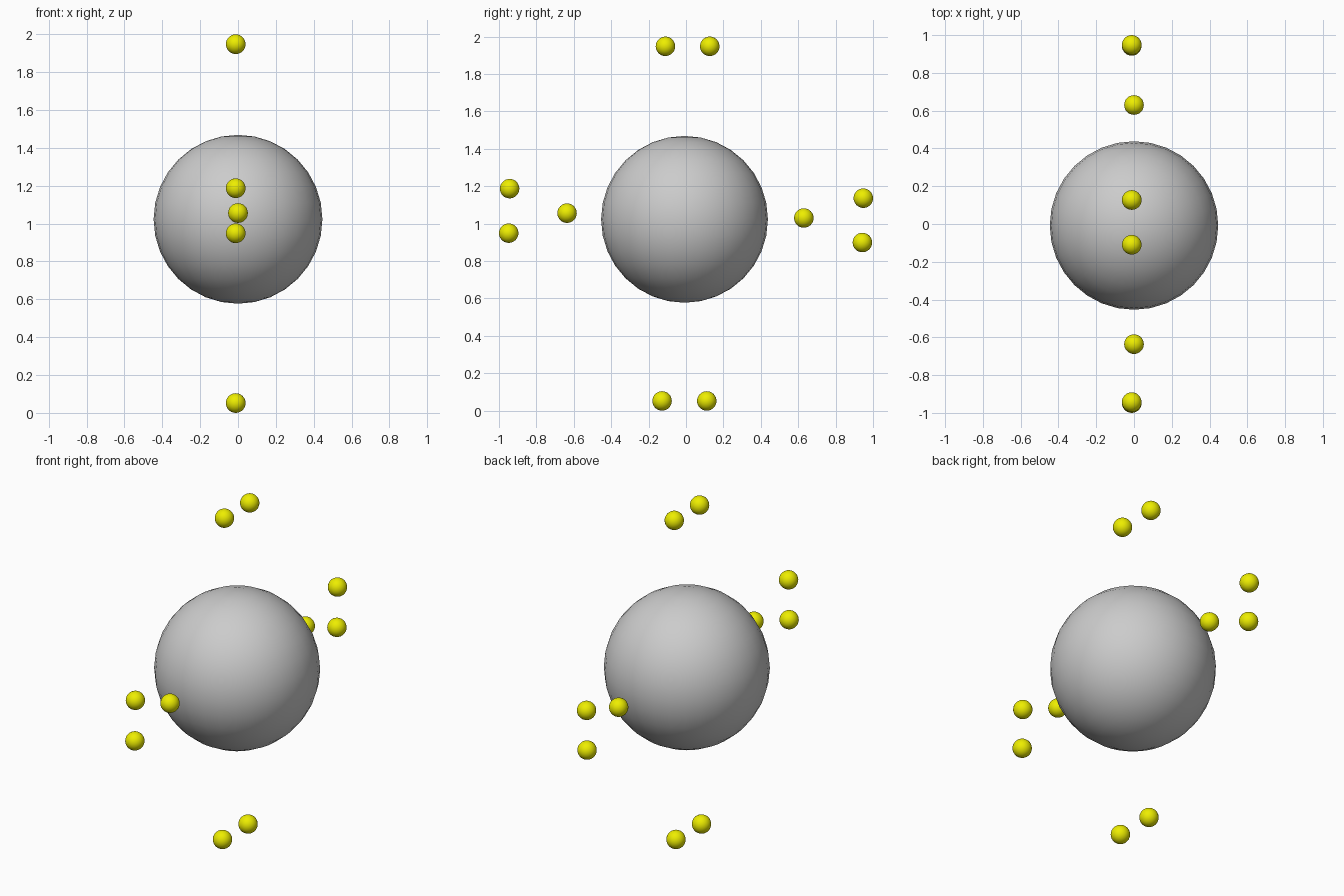
import bpy

if "Cube" in bpy.data.objects:
    bpy.data.objects.remove(bpy.data.objects["Cube"])

yellow = bpy.data.materials.new("yellow")
yellow.diffuse_color = (0.85, 0.85, 0.0, 1)
yellow.use_nodes = True
yellow.node_tree.nodes["Principled BSDF"].inputs["Base Color"].default_value = yellow.diffuse_color


def ball(name, centre, radius, mat=None):
    bpy.ops.mesh.primitive_uv_sphere_add(segments=32, ring_count=16,
                                         radius=radius, location=centre)
    ob = bpy.context.object
    ob.name = name
    bpy.ops.object.shade_smooth()
    if mat:
        ob.data.materials.append(mat)
    return ob


# Large central sphere
ball("core_sphere", (0, -0.008, 1.023), 0.446)

# Small balls around it: outer pairs (y, z), slightly off the centre plane
R = 0.052
pairs = {
    "top": [(-0.11, 1.948), (0.127, 1.948)],
    "bottom": [(-0.128, R), (0.111, R)],
    "front": [(-0.943, 1.187), (-0.948, 0.949)],
    "back": [(0.948, 1.136), (0.943, 0.899)],
}
for side, spots in pairs.items():
    for i, (y, z) in enumerate(spots):
        ball(f"{side}_ball_{i + 1}", (-0.012, y, z), R, yellow)

# Single inner balls front and back
ball("front_inner_ball", (0, -0.636, 1.056), R, yellow)
ball("back_inner_ball", (0, 0.63, 1.03), R, yellow)
